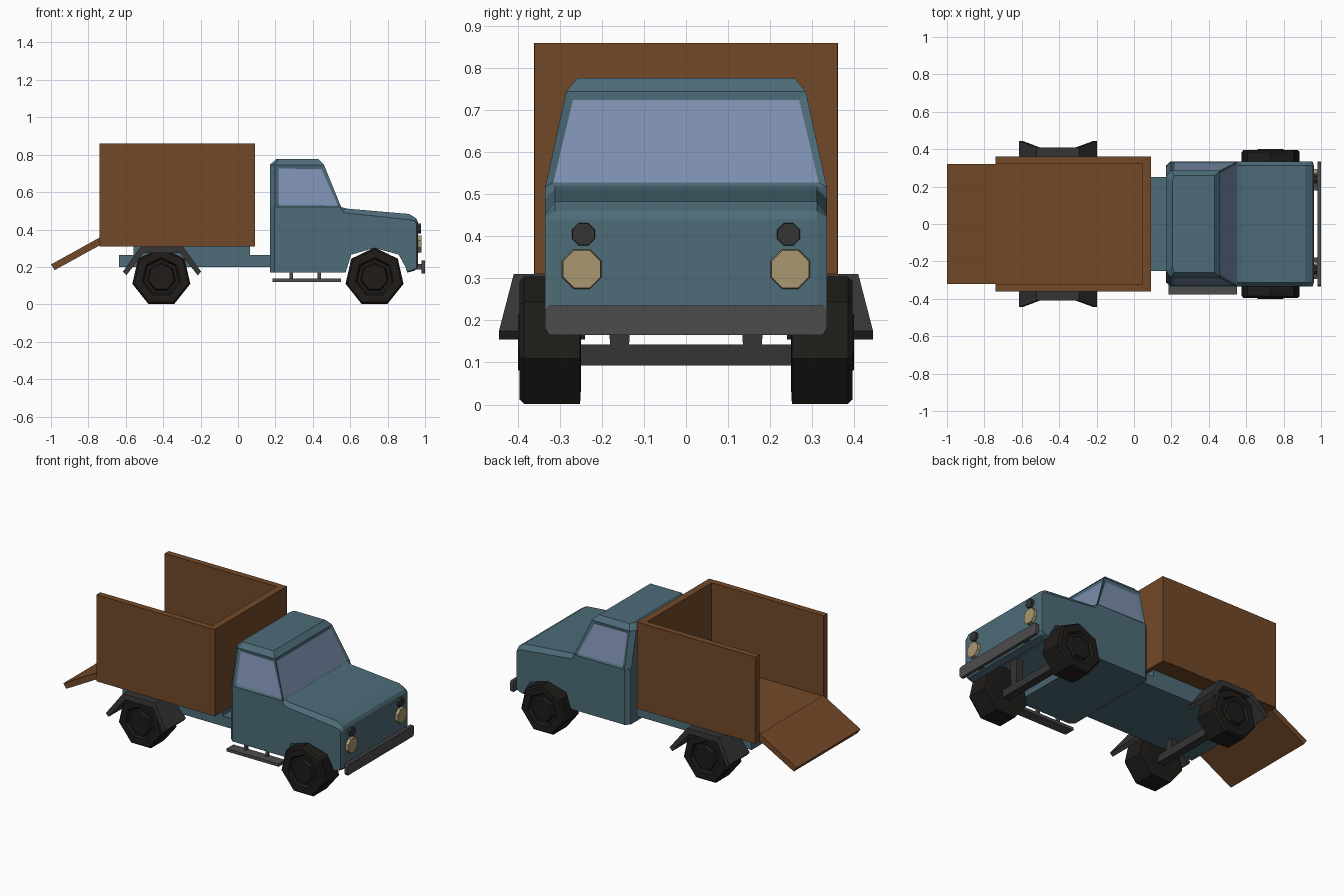
import bpy, bmesh
from math import sin, cos, pi

if "Cube" in bpy.data.objects:
    bpy.data.objects.remove(bpy.data.objects["Cube"])


def material(name, rgb):
    m = bpy.data.materials.new(name)
    m.diffuse_color = (*rgb, 1)
    m.use_nodes = True
    m.node_tree.nodes["Principled BSDF"].inputs["Base Color"].default_value = m.diffuse_color
    return m


TEAL = material("teal_paint", (0.075, 0.15, 0.19))
WOOD = material("brown_wood", (0.17, 0.066, 0.021))
GLASS = material("window_glass", (0.2, 0.27, 0.42))
TIRE = material("black_rubber", (0.014, 0.012, 0.01))
DARK = material("dark_metal", (0.035, 0.035, 0.037))
GREY = material("bumper_metal", (0.075, 0.073, 0.075))
LAMP = material("lamp_cream", (0.4, 0.31, 0.17))


def loft(name, rings, mat, windows=None):
    """Skin a stack of equal-length rings, cap both ends; optional inset glass faces (layer, index)."""
    bm = bmesh.new()
    rows = [[bm.verts.new(p) for p in r] for r in rings]
    n = len(rows[0])
    glass = []
    for k in range(len(rows) - 1):
        a, b = rows[k], rows[k + 1]
        for i in range(n):
            j = (i + 1) % n
            f = bm.faces.new((a[i], a[j], b[j], b[i]))
            if windows and (k, i) in windows:
                glass.append(f)
    bm.faces.new(rows[0])
    bm.faces.new(rows[-1])
    bmesh.ops.recalc_face_normals(bm, faces=bm.faces)
    if glass:
        bmesh.ops.inset_individual(bm, faces=glass, thickness=0.025, depth=-0.008)
        for f in glass:
            f.material_index = 1
    me = bpy.data.meshes.new(name)
    bm.to_mesh(me)
    bm.free()
    me.materials.append(mat)
    if glass:
        me.materials.append(GLASS)
    ob = bpy.data.objects.new(name, me)
    bpy.context.collection.objects.link(ob)
    return ob


def prism(name, profile, y0, y1, mat):
    return loft(name, [[(x, y, z) for x, z in profile] for y in (y0, y1)], mat)


def box(name, x, y, z, mat):
    return prism(name, [(x[0], z[0]), (x[1], z[0]), (x[1], z[1]), (x[0], z[1])], y[0], y[1], mat)


def disc_x(name, x0, x1, y, z, r, mat):
    ring = [(r * cos((i + .5) * pi / 4), r * sin((i + .5) * pi / 4)) for i in range(8)]
    return loft(name, [[(x0, y + a, z + b) for a, b in ring],
                       [(x1, y + a * .93, z + b * .93) for a, b in ring]], mat)


# Cargo box: floor, three walls, lowered ramp
box("cargo_floor", (-.74, .09), (-.36, .36), (.31, .35), WOOD)
box("cargo_front_wall", (.045, .09), (-.36, .36), (.35, .86), WOOD)
for s, side in ((-1, "right"), (1, "left")):
    box("cargo_wall_" + side, (-.74, .045), (s * .322, s * .362), (.312, .86), WOOD)
prism("loading_ramp", [(-.74, .357), (-1, .213), (-.98, .183), (-.74, .315)], -.32, .32, WOOD)

# Chassis
box("chassis_frame", (-.635, .2), (-.25, .25), (.2, .265), TEAL)
box("cargo_support", (-.56, .065), (-.25, .25), (.26, .312), TEAL)

# Lower cab and hood: inner profile, with a slightly smaller one on the flanks
arch = [(.895, .2), (.86, .265), (.73, .302), (.605, .265), (.575, .17)]
inner = [(.17, .17), (.17, .52), (.55, .52), (.58, .512), (.915, .483), (.952, .46),
         (.962, .44), (.962, .2), (.945, .18), (.905, .17)] + arch
outer = [(.195, .17), (.195, .52), (.545, .52), (.565, .49), (.92, .452), (.945, .445),
         (.955, .43), (.955, .2), (.94, .185), (.905, .175)] + arch
loft("cab_body", [[(x, y, z) for x, z in p] for y, p in
                  ((-.335, outer), (-.312, inner), (.312, inner), (.335, outer))], TEAL)


# Upper cab with recessed windows
def cab_ring(xb, xs, xf, y, z):
    return [(xb, -y + .03, z), (xs, -y, z), (xf, -y, z), (xf, y, z), (xs, y, z), (xb, y - .03, z)]


loft("cab_top", [cab_ring(.17, .198, .553, .335, .517), cab_ring(.17, .198, .46, .285, .745),
                 cab_ring(.205, .215, .43, .258, .777)], TEAL, {(0, 1), (0, 2), (0, 3)})

# Headlights, side lamps, bumper
for s, side in ((-1, "right"), (1, "left")):
    disc_x("headlight_" + side, .955, .98, s * .248, .322, .052, LAMP)
    disc_x("signal_lamp_" + side, .955, .978, s * .244, .405, .03, DARK)
    box("bumper_mount_" + side, (.94, .985), (s * .18, s * .22), (.185, .215), GREY)
loft("front_bumper", [[(x, sy * (.335 - d), zc) for sy, zc, d in
                       ((-1, .165, .01), (1, .165, .01), (1, .18, 0), (1, .225, 0),
                        (1, .235, .01), (-1, .235, .01), (-1, .225, 0), (-1, .18, 0))]
                      for x in (.98, 1.0)], GREY)

# Side step on the right flank
box("side_step", (.185, .55), (-.378, -.31), (.12, .138), GREY)
for i, x in enumerate((.285, .435)):
    box(f"step_strut_{i}", (x - .009, x + .009), (-.335, -.317), (.135, .18), GREY)

# Wheels: seven-sided lathe (radius, y), axles and struts
TREAD = [(.12, .25), (.159, .252), (.159, .385), (.148, .396), (.105, .396), (.095, .382),
         (.078, .382), (.07, .4), (.03, .4)]
for cx, end in ((.73, "front"), (-.41, "rear")):
    for s, side in ((-1, "right"), (1, "left")):
        rings = [[(cx + r * sin(i * 2 * pi / 7), s * y, .145 + r * cos(i * 2 * pi / 7))
                  for i in range(7)] for r, y in TREAD]
        loft(f"{end}_wheel_{side}", rings, TIRE)
        loft(f"{end}_strut_{side}", [[(cx + a * .022, s * .158 + b * w, z) for a, b in
                                      ((-1, -1), (1, -1), (1, 1), (-1, 1))]
                                     for z, w in ((.13, .022), (.31, .032))], DARK)
    box(end + "_axle", (cx - .025, cx + .025), (-.26, .26), (.093, .143), DARK)

# Rear mudguards: bent plates flaring at both tips
top = [(-.615, .175), (-.52, .31), (-.295, .31), (-.197, .175)]
under = [(-.215, .155), (-.31, .275), (-.505, .275), (-.597, .155)]
for s, side in ((-1, "right"), (1, "left")):
    loft("rear_mudguard_" + side,
         [[(x, s * .24, z) for x, z in top + under],
          [(x, s * (.445 if z < .2 else .41), z) for x, z in top + under]], DARK)
